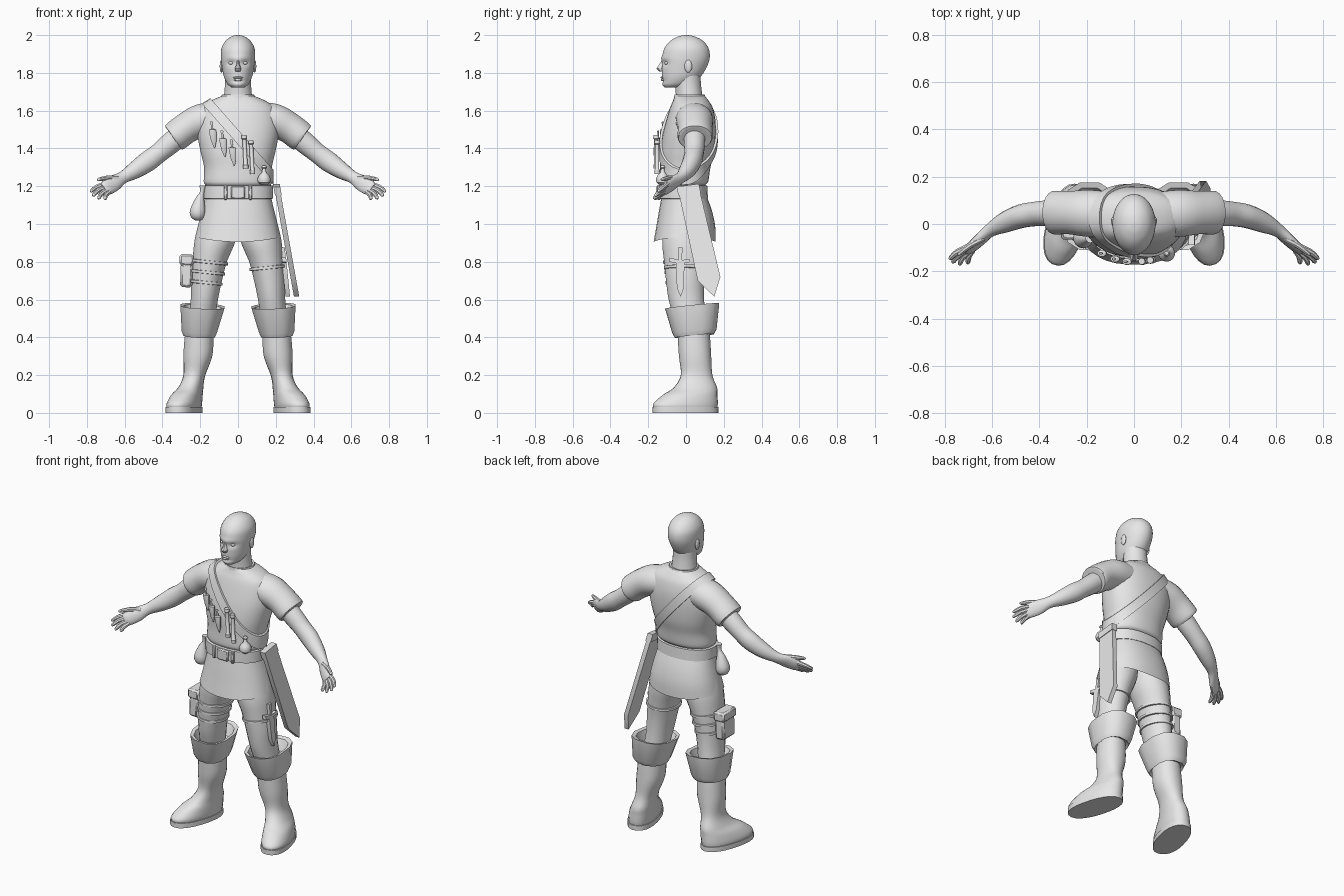
import bpy, bmesh, math
from mathutils import Vector, Matrix
from mathutils.bvhtree import BVHTree

grey = bpy.data.materials.new("plain_grey")
grey.diffuse_color = (0.8, 0.8, 0.8, 1)


def finish(name, bm):
    bmesh.ops.recalc_face_normals(bm, faces=bm.faces)
    me = bpy.data.meshes.new(name)
    bm.to_mesh(me)
    bm.free()
    ob = bpy.data.objects.new(name, me)
    me.materials.append(grey)
    bpy.context.collection.objects.link(ob)
    return ob


def refine(rows, k):
    """Catmull-Rom interpolation between rows of numbers."""
    out = []
    for i in range(len(rows) - 1):
        p = [rows[max(i - 1, 0)], rows[i], rows[i + 1], rows[min(i + 2, len(rows) - 1)]]
        for j in range(k):
            t = j / k
            out.append([b + 0.5 * t * (c - a + t * (2 * a - 5 * b + 4 * c - d + t * (3 * (b - c) + d - a)))
                        for a, b, c, d in zip(*p)])
    return out + [list(rows[-1])]


def loft(name, rows, n=16, k=4, flat=False, power=2.0, caps=True, tweak=None, s=1):
    """Rows of (x, y, z, half width, half depth[, turn]); s=-1 mirrors in x."""
    rows = refine([list(r) + [0] * (6 - len(r)) for r in rows], k)
    bm = bmesh.new()
    rings = []
    for i, (x, y, z, a, b, rot) in enumerate(rows):
        c = Vector((x, y, z))
        u, v = Vector((1, 0, 0)), Vector((0, 1, 0))
        if flat:
            m = Matrix.Rotation(math.radians(rot), 3, 'Z')
            u, v = m @ u, m @ v
        else:
            t = Vector(rows[min(i + 1, len(rows) - 1)][:3]) - Vector(rows[max(i - 1, 0)][:3])
            t.normalize()
            u = t.cross(v).normalized()
            v = u.cross(t)
        ring = []
        for j in range(n):
            w = 2 * math.pi * (j + 0.5) / n
            cs, sn = math.cos(w), math.sin(w)
            p = c + u * math.copysign(abs(cs) ** (2 / power), cs) * a \
                + v * math.copysign(abs(sn) ** (2 / power), sn) * b
            if tweak:
                p = tweak(p)
            ring.append(bm.verts.new((p.x * s, p.y, p.z)))
        rings.append(ring)
    for r, q in zip(rings, rings[1:]):
        for j in range(n):
            bm.faces.new((r[j], r[(j + 1) % n], q[(j + 1) % n], q[j]))
    if caps:
        bm.faces.new(rings[0])
        bm.faces.new(rings[-1])
    return finish(name, bm)


def body_rows(rows):
    """(z, front y, back y, half width) to loft rows."""
    return [(0, (f + b) / 2, z, w, (b - f) / 2) for z, f, b, w in rows]


def box(name, loc, size, bevel=0.01, rot=0.0):
    bm = bmesh.new()
    bmesh.ops.create_cube(bm, size=1, matrix=Matrix.Translation(loc) @ Matrix.Rotation(rot, 4, 'Y')
                          @ Matrix.Diagonal((*size, 1)))
    bmesh.ops.bevel(bm, geom=bm.edges[:], offset=bevel, segments=1, affect='EDGES')
    return finish(name, bm)


def blob(name, loc, size):
    bm = bmesh.new()
    bmesh.ops.create_uvsphere(bm, u_segments=12, v_segments=8, radius=1,
                              matrix=Matrix.Translation(loc) @ Matrix.Diagonal((*size, 1)))
    return finish(name, bm)


def plate(name, outline, xf, t):
    """Side-view outline of (y, z) points, thickened in x about xf(z)."""
    bm = bmesh.new()
    a, b = [[bm.verts.new((xf(z) + d, y, z)) for y, z in outline] for d in (-t / 2, t / 2)]
    bm.faces.new(a)
    bm.faces.new(b)
    for i in range(len(a)):
        j = (i + 1) % len(a)
        bm.faces.new((a[i], a[j], b[j], b[i]))
    return finish(name, bm)


# Head with eye sockets, brow and cheek shaping
def face(p):
    if p.y < -0.02:
        eye = math.exp(-((abs(p.x) - 0.038) / 0.02) ** 2 - ((p.z - 1.852) / 0.014) ** 2)
        brow = math.exp(-((p.z - 1.878) / 0.012) ** 2) * math.exp(-(p.x / 0.05) ** 2)
        mouth = math.exp(-((p.z - 1.757) / 0.01) ** 2 - (p.x / 0.04) ** 2)
        p.y += 0.014 * eye - 0.005 * brow + 0.007 * mouth
    return p


loft("head", body_rows([(1.722, -0.112, -0.03, 0.03), (1.74, -0.126, 0.03, 0.055), (1.78, -0.127, 0.078, 0.075),
                        (1.83, -0.128, 0.11, 0.085), (1.88, -0.127, 0.126, 0.091), (1.93, -0.115, 0.12, 0.088),
                        (1.97, -0.082, 0.09, 0.066), (1.993, -0.04, 0.045, 0.034), (2.0, -0.005, 0.01, 0.006)]),
     n=40, k=5, flat=True, tweak=face)
loft("neck", body_rows([(1.62, -0.06, 0.10, 0.085), (1.68, -0.055, 0.088, 0.075), (1.74, -0.058, 0.08, 0.07),
                        (1.79, -0.06, 0.078, 0.07)]), n=20, flat=True)
loft("nose", [(0, -0.117, 1.872, 0.007, 0.01), (0, -0.128, 1.845, 0.01, 0.014), (0, -0.137, 1.823, 0.018, 0.02),
              (0, -0.127, 1.807, 0.013, 0.014)], n=8, k=3, flat=True)
blob("upper_lip", (0, -0.125, 1.775), (0.026, 0.01, 0.006))
blob("lower_lip", (0, -0.123, 1.763), (0.022, 0.01, 0.007))
for s in (1, -1):
    blob("ear", (s * 0.088, 0.012, 1.835), (0.009, 0.02, 0.034))
    blob("eye", (s * 0.036, -0.102, 1.852), (0.014, 0.012, 0.009))

# Tunic: torso, collar, skirt and sleeves
torso = loft("tunic_body", body_rows([(1.12, -0.125, 0.1, 0.168), (1.2, -0.132, 0.1, 0.172),
             (1.225, -0.14, 0.118, 0.182), (1.3, -0.138, 0.13, 0.18), (1.38, -0.138, 0.15, 0.198),
             (1.47, -0.125, 0.158, 0.215), (1.55, -0.105, 0.156, 0.215), (1.615, -0.085, 0.142, 0.195),
             (1.65, -0.07, 0.122, 0.15), (1.678, -0.06, 0.1, 0.085)]), n=36, flat=True, power=2.25)
loft("collar", body_rows([(1.66, -0.066, 0.106, 0.095), (1.685, -0.062, 0.1, 0.086), (1.682, -0.05, 0.085, 0.074)]),
     n=20, k=1, flat=True, caps=False)
loft("tunic_skirt", body_rows([(1.17, -0.125, 0.1, 0.17), (1.08, -0.142, 0.135, 0.19), (0.99, -0.157, 0.155, 0.21),
                               (0.905, -0.172, 0.158, 0.226)]), n=32, flat=True, power=2.3, caps=False,
     tweak=lambda p: Vector((p.x, p.y, p.z + 0.5 * p.x ** 2 * max(0, 1.1 - p.z) / 0.2)))

# Belt, buckle and loops
loft("belt", body_rows([(1.207, -0.125, 0.095, 0.165), (1.203, -0.147, 0.113, 0.187), (1.135, -0.149, 0.117, 0.187),
                        (1.13, -0.125, 0.095, 0.165)]), n=32, k=1, flat=True, power=2.25, caps=False)
box("buckle", (0, -0.149, 1.167), (0.075, 0.02, 0.068), 0.006)
for x in (-0.065, 0.065):
    box("belt_loop", (x, -0.144, 1.167), (0.018, 0.018, 0.078), 0.004)

# Arms and hands
for s in (1, -1):
    loft("sleeve", [(0.09, 0.04, 1.56, 0.085, 0.095), (0.19, 0.045, 1.548, 0.09, 0.1), (0.27, 0.048, 1.51, 0.083, 0.092),
                    (0.338, 0.048, 1.458, 0.08, 0.092), (0.333, 0.048, 1.462, 0.06, 0.07)], n=20, s=s)
    loft("arm", [(0.27, 0.045, 1.5, 0.06, 0.06), (0.36, 0.045, 1.425, 0.058, 0.056), (0.42, 0.042, 1.375, 0.053, 0.052),
                 (0.48, 0.032, 1.33, 0.055, 0.05), (0.55, 0.005, 1.282, 0.045, 0.043), (0.61, -0.028, 1.246, 0.033, 0.028),
                 (0.655, -0.07, 1.217, 0.043, 0.022), (0.695, -0.105, 1.192, 0.041, 0.019),
                 (0.71, -0.118, 1.183, 0.03, 0.012)], n=16, s=s)
    for a, b in (((0.705, -0.098, 1.212), (0.782, -0.148, 1.172)), ((0.704, -0.107, 1.195), (0.77, -0.163, 1.15)),
                 ((0.697, -0.112, 1.178), (0.74, -0.172, 1.135)), ((0.684, -0.112, 1.168), (0.705, -0.168, 1.132)),
                 ((0.635, -0.06, 1.245), (0.745, -0.13, 1.235))):
        a, b = Vector(a), Vector(b)
        m = a.lerp(b, 0.5) + Vector((0.004, 0.004, 0.004))
        loft("finger", [(*a, 0.014, 0.014), (*m, 0.013, 0.013), (*a.lerp(b, 0.9), 0.01, 0.01), (*b, 0.004, 0.004)],
             n=8, k=2, s=s)

# Legs, boots and folded boot cuffs
for s in (1, -1):
    loft("leg", [(0.1, 0, 1.06, 0.095, 0.1), (0.12, -0.005, 0.92, 0.11, 0.122), (0.15, -0.005, 0.8, 0.092, 0.112),
                 (0.167, -0.005, 0.7, 0.083, 0.102), (0.178, 0.002, 0.6, 0.073, 0.095), (0.19, 0.02, 0.5, 0.07, 0.085)],
         n=20, flat=True, s=s)
    loft("boot", [(0.2, 0.035, 0.5, 0.073, 0.083), (0.206, 0.042, 0.4, 0.077, 0.086), (0.213, 0.048, 0.3, 0.077, 0.086),
                  (0.231, 0.056, 0.2, 0.058, 0.084, 4), (0.25, 0.05, 0.135, 0.064, 0.115, 10),
                  (0.27, 0.022, 0.095, 0.075, 0.148, 15), (0.284, -0.002, 0.05, 0.081, 0.175, 16),
                  (0.286, -0.003, 0.025, 0.079, 0.173, 16)], n=24, flat=True, power=2.2, s=s)
    loft("sole", [(0.286, -0.003, 0.03, 0.084, 0.178, 16), (0.286, -0.003, 0.0, 0.084, 0.178, 16)],
         n=24, k=1, flat=True, power=2.3, s=s)
    loft("boot_cuff", [(0.206, 0.045, 0.42, 0.07, 0.08), (0.206, 0.045, 0.405, 0.085, 0.105),
                       (0.205, 0.045, 0.43, 0.096, 0.12), (0.188, 0.033, 0.565, 0.12, 0.147),
                       (0.188, 0.03, 0.56, 0.1, 0.125), (0.19, 0.03, 0.5, 0.078, 0.095)], n=12, k=1, flat=True,
         power=2.5, s=s, tweak=lambda p: Vector((p.x, p.y, p.z + 0.1 * (p.y - 0.03) + 0.05 * (p.x - 0.19))))
    for z in ((0.77,) if s > 0 else (0.69, 0.745, 0.8)):
        x, w, d = 0.17 - 0.18 * (z - 0.7), 0.091 + 0.09 * (z - 0.7), 0.107 + 0.1 * (z - 0.7)
        loft("thigh_strap", [(x, -0.005, z + h, w + o, d + o) for h, o in ((0.009, -0.01), (0.007, 0), (-0.007, 0),
             (-0.009, -0.01))], n=20, k=1, flat=True, caps=False, s=s,
             tweak=lambda p: Vector((p.x, p.y, p.z + 0.1 * (p.x - 0.17))))

# Diagonal chest strap wrapped on the torso
tree = BVHTree.FromPolygons([v.co for v in torso.data.vertices], [p.vertices for p in torso.data.polygons])
along = Vector((-0.66, 0, 0.75)).normalized()
across = Vector((0.75, 0, 0.66)).normalized()
bm = bmesh.new()
rings = []
for i in range(48):
    w = 2 * math.pi * i / 48
    d = along * math.cos(w) + Vector((0, 1, 0)) * math.sin(w)
    hits = []
    for o in (-0.026, 0.026):
        c = Vector((0, 0.025, 1.46)) + across * o
        h = tree.ray_cast(c, d)[0] or c + d * 0.15
        hits.append((h, d))
    (a, d), (b, d) = hits
    rings.append([bm.verts.new(p) for p in (a - d * 0.01, a + d * 0.013, b + d * 0.013, b - d * 0.01)])
for i in range(48):
    r, q = rings[i], rings[(i + 1) % 48]
    for j in range(4):
        bm.faces.new((r[j], r[(j + 1) % 4], q[(j + 1) % 4], q[j]))
finish("chest_strap", bm)


def hung(name, x, z, prof, lean=0.0, n=10, squash=1.0, out=0.022):
    """Turned item lying against the chest; prof is (height, radius)."""
    hit = tree.ray_cast(Vector((x, -1, z)), Vector((0, 1, 0)))[0]
    y = (hit.y if hit else -0.12) - out
    loft(name, [(x - lean * h, y, z + h, r, r * squash) for h, r in prof], n=n, k=1, flat=True)


# Throwing knives, tubes and flask on the strap
knife = [(0.075, 0.006), (0.07, 0.009), (0.06, 0.006), (0.035, 0.006), (0.032, 0.02), (0.02, 0.021),
         (-0.03, 0.015), (-0.065, 0.003)]
for x, z in ((-0.132, 1.468), (-0.077, 1.42), (-0.027, 1.372)):
    hung("throwing_knife", x, z, knife, 0.12, 8, 0.7)
tube = [(0.092, 0.014), (0.075, 0.016), (0.07, 0.011), (-0.06, 0.011), (-0.065, 0.015), (-0.085, 0.014)]
hung("long_tube", 0.037, 1.378, tube, 0.05)
hung("long_tube", 0.073, 1.35, tube, 0.05)
hung("flask", 0.138, 1.24, [(0.07, 0.008), (0.06, 0.014), (0.054, 0.009), (0.035, 0.011), (0.018, 0.027), (0, 0.036),
                            (-0.02, 0.033), (-0.034, 0.015)], n=14)

# Drawstring pouch hanging on the belt
loft("drawstring_pouch", [(-0.185, -0.06, 1.205, 0.02, 0.02), (-0.19, -0.06, 1.17, 0.012, 0.014),
                          (-0.2, -0.06, 1.145, 0.02, 0.02), (-0.21, -0.06, 1.1, 0.035, 0.036),
                          (-0.214, -0.06, 1.06, 0.043, 0.043), (-0.213, -0.06, 1.03, 0.032, 0.032),
                          (-0.212, -0.06, 1.018, 0.01, 0.01)], n=14, k=2, flat=True)

# Thigh pouch with flap
box("thigh_pouch", (-0.272, 0.0, 0.75), (0.064, 0.12, 0.17), 0.012, 0.03)
box("thigh_pouch_flap", (-0.272, 0.0, 0.81), (0.074, 0.132, 0.06), 0.01, 0.03)

# Broad scabbard on the left hip
hip = lambda z: 0.205 + (1.2 - z) * 0.18
plate("scabbard", [(-0.045, 1.195), (0.065, 1.21), (0.182, 0.72), (0.15, 0.615), (0.062, 0.7)], hip, 0.028)
plate("scabbard_throat", [(-0.05, 1.197), (0.068, 1.213), (0.078, 1.165), (-0.04, 1.15)], hip, 0.036)

# Thigh dagger in its sheath
side = lambda z: 0.25 + (0.75 - z) * 0.1
plate("dagger_grip", [(-0.042, 0.875), (-0.018, 0.875), (-0.023, 0.8), (-0.04, 0.8)], side, 0.02)
plate("dagger_guard", [(-0.088, 0.822), (-0.03, 0.808), (0.018, 0.815), (0.018, 0.798), (-0.03, 0.788), (-0.088, 0.8)],
      side, 0.024)
plate("dagger_sheath", [(-0.054, 0.795), (-0.008, 0.795), (-0.012, 0.66), (-0.028, 0.615), (-0.048, 0.66)], side, 0.024)

# Smooth shading with crisp edges
for ob in bpy.context.collection.objects:
    ob.select_set(True)
    bpy.context.view_layer.objects.active = ob
bpy.ops.object.shade_smooth_by_angle(angle=math.radians(38))
